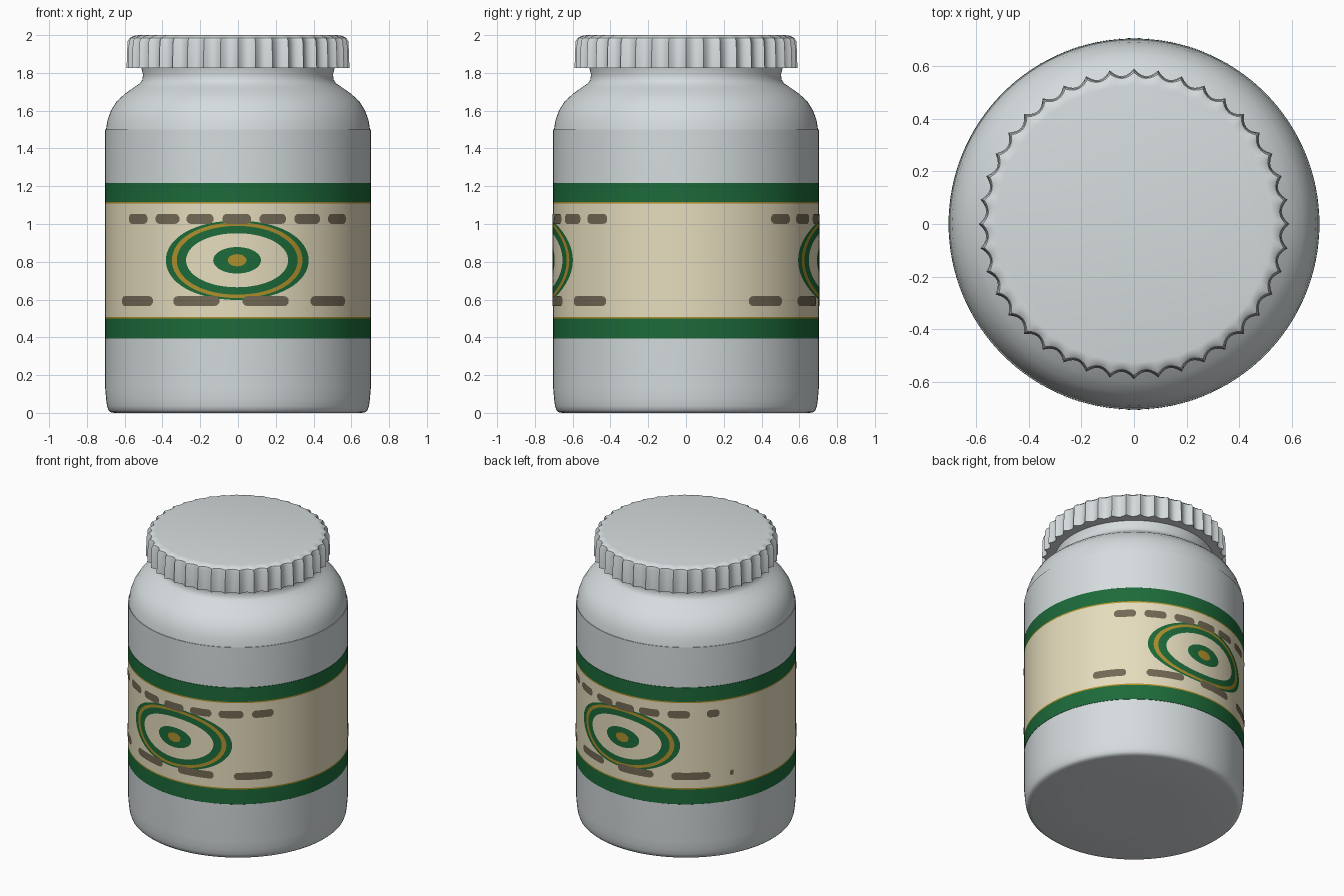
import bpy
import math

if "Cube" in bpy.data.objects:
    bpy.data.objects.remove(bpy.data.objects["Cube"])

R = 0.703         # jar radius
LABEL_R = 0.7045  # label radius


def material(name, rgb):
    m = bpy.data.materials.new(name)
    m.use_nodes = True
    colour = (*rgb, 1.0)
    m.diffuse_color = colour
    bsdf = next(n for n in m.node_tree.nodes if n.type == 'BSDF_PRINCIPLED')
    bsdf.inputs["Base Color"].default_value = colour
    bsdf.inputs["Roughness"].default_value = 0.6
    return m


plastic = material("pale_grey_plastic", (0.67, 0.715, 0.73))
cream = material("cream_paper", (0.79, 0.72, 0.51))
green = material("dark_green", (0.012, 0.145, 0.042))
gold = material("gold", (0.43, 0.28, 0.025))
brown = material("grey_brown", (0.17, 0.14, 0.09))


def make(name, verts, faces, mats, indices=None):
    mesh = bpy.data.meshes.new(name)
    mesh.from_pydata(verts, [], faces)
    for m in mats:
        mesh.materials.append(m)
    if indices:
        mesh.polygons.foreach_set("material_index", indices)
    mesh.update()
    ob = bpy.data.objects.new(name, mesh)
    bpy.context.collection.objects.link(ob)
    bpy.ops.object.select_all(action='DESELECT')
    ob.select_set(True)
    bpy.context.view_layer.objects.active = ob
    bpy.ops.object.shade_smooth_by_angle(angle=math.radians(32))


def loft(name, levels, segs, mats, radius=lambda lv, t: lv[0],
         bottom=False, top=False, level_mats=None):
    """Stack rings; each level is (radius, z, ...) from bottom to top."""
    verts, faces, indices = [], [], []
    for lv in levels:
        for i in range(segs):
            t = 2 * math.pi * i / segs
            r = radius(lv, t)
            verts.append((r * math.cos(t), r * math.sin(t), lv[1]))
    for k in range(len(levels) - 1):
        for i in range(segs):
            a, b = k * segs + i, k * segs + (i + 1) % segs
            faces.append((a, b, b + segs, a + segs))
            indices.append(level_mats[k] if level_mats else 0)
    if bottom:
        faces.append(tuple(reversed(range(segs))))
        indices.append(0)
    if top:
        start = (len(levels) - 1) * segs
        faces.append(tuple(range(start, start + segs)))
        indices.append(0)
    make(name, verts, faces, mats, indices)


def on_wall(u, z, r, side):
    """Point on the jar wall; u is the angle to the right of the side's centre."""
    return (side * r * math.sin(u), -side * r * math.cos(u), z)


# Jar body, shoulder and neck
loft("jar_body", [(0.3, 0), (0.655, 0.0), (0.675, 0.004), (0.686, 0.014),
                  (0.693, 0.035), (0.698, 0.07), (R, 0.13), (R, 1.5),
                  (0.699, 1.5)],
     128, [plastic], bottom=True)
loft("jar_shoulder", [(0.699, 1.5), (0.691, 1.55), (0.673, 1.6), (0.642, 1.65),
                      (0.598, 1.69), (0.552, 1.722), (0.52, 1.744),
                      (0.507, 1.762), (0.503, 1.79), (0.512, 1.83)],
     128, [plastic])

# Fluted cap with a rounded top edge: levels hold radius, height, flute depth
FLUTES = 40


def fluted(lv, t):
    f = (t * FLUTES / (2 * math.pi)) % 1.0
    return lv[0] + lv[2] * (2 * f - 1) ** 2


loft("fluted_cap", [(0.563, 1.825, 0.027), (0.559, 1.965, 0.026),
                    (0.555, 1.984, 0.02), (0.543, 1.996, 0.008),
                    (0.525, 2.0, 0.0)],
     FLUTES * 6, [plastic], radius=fluted, bottom=True, top=True)

# Wrapped label with its green and gold borders
loft("label", [(R, 0.393), (LABEL_R, 0.394), (LABEL_R, 0.499), (LABEL_R, 0.508),
               (LABEL_R, 1.108), (LABEL_R, 1.117), (LABEL_R, 1.217), (R, 1.218)],
     128, [cream, green, gold], level_mats=[1, 1, 2, 0, 2, 1, 1])


# Oval emblem: concentric rings of (half angle, half height, material index)
RINGS = [(0.07, 0.032, 2), (0.18, 0.07, 1), (0.393, 0.143, 0),
         (0.47, 0.182, 1), (0.512, 0.2, 2), (0.565, 0.21, 1)]


def emblem(name, side, segs=64, steps=4, centre_z=0.808):
    radius = LABEL_R + 0.0015
    verts = [on_wall(-0.007, centre_z, radius, side)]
    faces, indices = [], []
    w0 = h0 = 0.0
    for w, h, mat in RINGS:
        for s in range(1, steps + 1):
            f = s / steps
            a, b = w0 + (w - w0) * f, h0 + (h - h0) * f
            start = len(verts)
            for i in range(segs):
                t = 2 * math.pi * i / segs
                verts.append(on_wall(a * math.cos(t) - 0.007,
                                     centre_z + b * math.sin(t), radius, side))
            for i in range(segs):
                j = (i + 1) % segs
                if start == 1:
                    faces.append((0, 1 + i, 1 + j))
                else:
                    faces.append((start - segs + i, start + i,
                                  start + j, start - segs + j))
                indices.append(mat)
        w0, h0 = w, h
    make(name, verts, faces, [cream, green, gold], indices)


# Rows of round-ended dashes, each given as (centre angle, angular length)
def dash_row(name, side, z, dashes, half=0.026, cols=14):
    verts, faces = [], []
    for centre, length in dashes:
        start = len(verts)
        cap = min(0.03, length / 2)
        for c in range(cols + 1):
            # cosine spacing packs columns into the round ends
            u = -math.cos(math.pi * c / cols) * length / 2
            edge = max(0.0, (abs(u) - length / 2 + cap) / cap)
            h = half * max(0.4, math.sqrt(max(0.0, 1 - edge * edge)))
            h = min(h, length / 2)
            for dz in (-h, h):
                verts.append(on_wall(centre + u, z + dz, LABEL_R + 0.0028, side))
        for c in range(cols):
            a = start + 2 * c
            faces.append((a, a + 2, a + 3, a + 1))
    make(name, verts, faces, [brown])


FRONT, BACK = 1, -1
emblem("front_emblem", FRONT)
emblem("back_emblem", BACK)
dash_row("front_upper_dashes", FRONT, 1.027,
         [(-0.85, 0.21), (-0.56, 0.21), (-0.29, 0.21), (-0.01, 0.215),
          (0.265, 0.205), (0.548, 0.225), (0.84, 0.2)])
dash_row("back_upper_dashes", BACK, 1.027,
         [(-0.78, 0.2), (-0.5, 0.205), (-0.22, 0.205), (0.02, 0.2),
          (0.27, 0.2), (0.545, 0.205), (0.86, 0.12)])
dash_row("front_lower_dashes", FRONT, 0.592,
         [(-0.872, 0.36), (-0.323, 0.365), (0.212, 0.355), (0.752, 0.355)])
dash_row("back_lower_dashes", BACK, 0.592,
         [(-0.925, 0.31), (-0.405, 0.355), (0.13, 0.36), (0.655, 0.355),
          (1.04, 0.035)])
